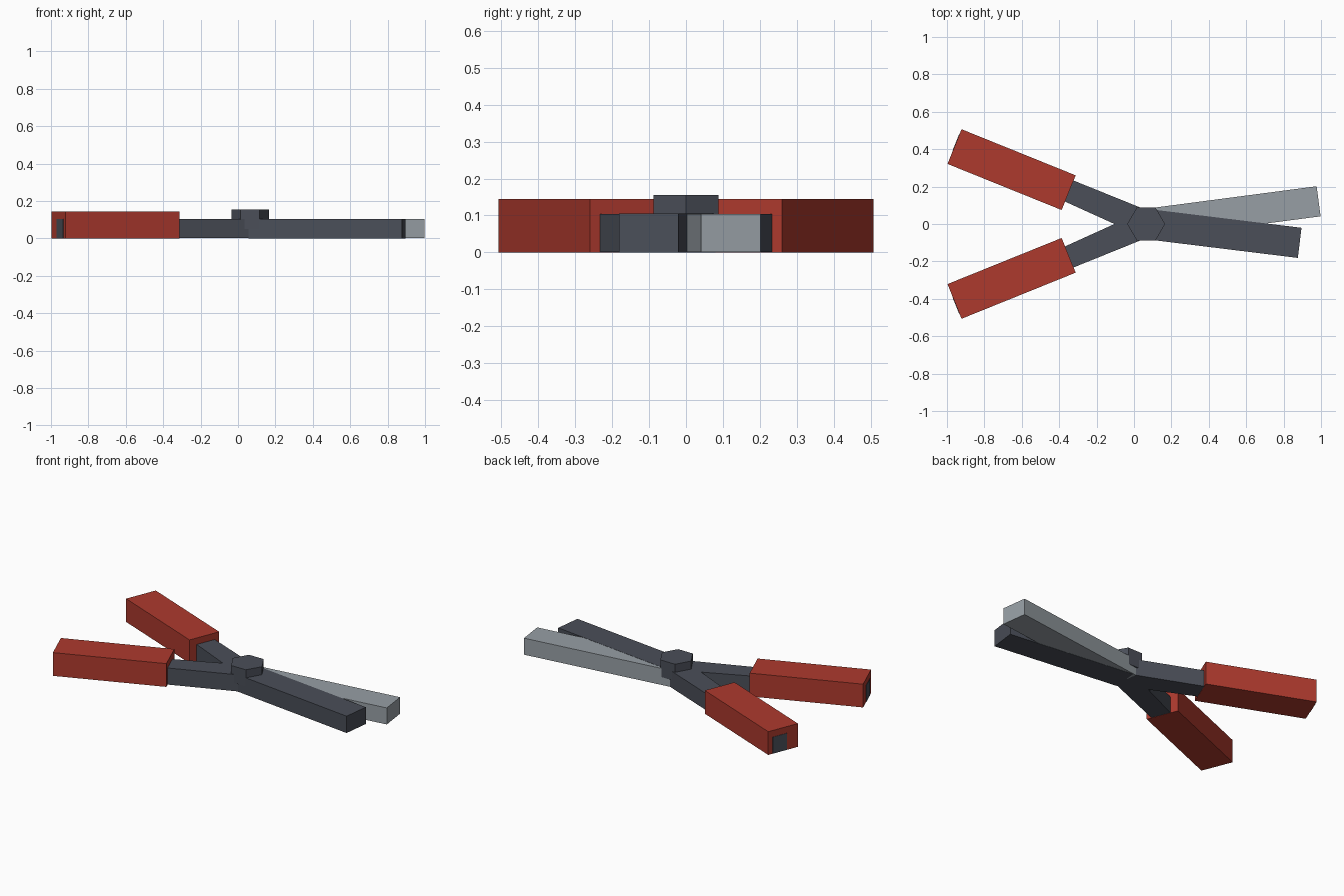
import bpy, bmesh, math

if "Cube" in bpy.data.objects:
    bpy.data.objects.remove(bpy.data.objects["Cube"])

PIVOT_X = 0.065


def material(name, rgb):
    m = bpy.data.materials.new(name)
    m.diffuse_color = (*rgb, 1)
    m.use_nodes = True
    m.node_tree.nodes["Principled BSDF"].inputs["Base Color"].default_value = m.diffuse_color
    return m


RED = material("red grip", (0.42, 0.042, 0.027))
DARK = material("dark steel", (0.069, 0.077, 0.098))
GREY = material("light steel", (0.31, 0.345, 0.375))


def prism(name, outline, z0, z1, mat, angle=0):
    """Extrude a flat outline, turned about the pivot."""
    c, s = math.cos(math.radians(angle)), math.sin(math.radians(angle))
    bm = bmesh.new()
    verts = [bm.verts.new((PIVOT_X + x * c - y * s, x * s + y * c, z0)) for x, y in outline]
    face = bm.faces.new(verts)
    top = bmesh.ops.extrude_face_region(bm, geom=[face])["geom"]
    bmesh.ops.translate(bm, vec=(0, 0, z1 - z0),
                        verts=[v for v in top if isinstance(v, bmesh.types.BMVert)])
    bmesh.ops.recalc_face_normals(bm, faces=bm.faces)
    mesh = bpy.data.meshes.new(name)
    bm.to_mesh(mesh)
    bm.free()
    mesh.materials.append(mat)
    ob = bpy.data.objects.new(name, mesh)
    bpy.context.collection.objects.link(ob)
    return ob


def bar(x0, x1, half):
    return [(x0, -half), (x1, -half), (x1, half), (x0, half)]


# Jaws: the dark one overlaps the light one by a hair
prism("dark_jaw", bar(0, 0.827, 0.081), 0, 0.105, DARK, -7)
prism("light_jaw", bar(0, 0.93, 0.081), 0.001, 0.104, GREY, 7.5)

# Handles taper on the inner side; their tips show at the grip ends
for side, label in ((1, "back"), (-1, "front")):
    angle = 180 - 22 * side
    handle = [(0, -0.07), (1.107, -0.07), (1.107, 0.024), (0, 0.07)]
    prism(label + "_handle", [(x, y * side) for x, y in handle], 0.001, 0.1045, DARK, angle)
    prism(label + "_grip", bar(0.447, 1.105, 0.1), 0, 0.145, RED, angle)

# Hexagonal pivot bolt
hexagon = [(0.101 * math.cos(i * math.pi / 3), 0.101 * math.sin(i * math.pi / 3)) for i in range(6)]
prism("pivot_bolt", hexagon, 0.05, 0.155, DARK)
